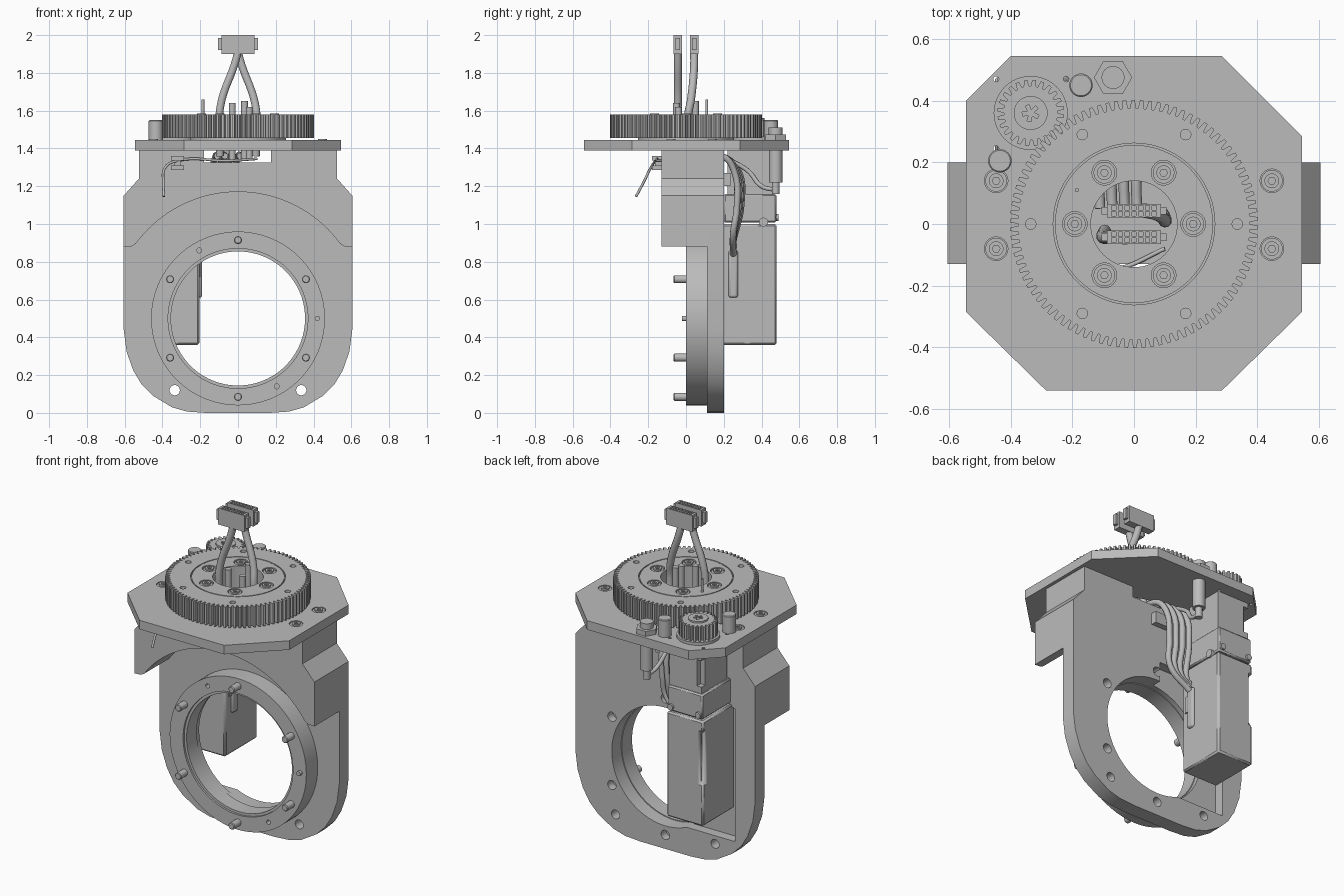
import bpy, bmesh, math
from math import sin, cos, pi, radians
from mathutils import Vector

if "Cube" in bpy.data.objects:
    bpy.data.objects.remove(bpy.data.objects["Cube"], do_unlink=True)

metal = bpy.data.materials.new("plain grey")
metal.use_nodes = True
GREY = (0.5, 0.5, 0.5, 1)
metal.diffuse_color = GREY
metal.node_tree.nodes["Principled BSDF"].inputs["Base Color"].default_value = GREY


def prism(name, pts, lo, hi, axis="Z"):
    """Extrude a 2D outline between lo and hi; outline is (x,y), (x,z) or (y,z)."""
    place = {"Z": lambda a, b, t: (a, b, t), "Y": lambda a, b, t: (a, t, b),
             "X": lambda a, b, t: (t, a, b)}[axis]
    bm = bmesh.new()
    low = [bm.verts.new(place(a, b, lo)) for a, b in pts]
    top = [bm.verts.new(place(a, b, hi)) for a, b in pts]
    bm.faces.new(low)
    bm.faces.new(top)
    n = len(pts)
    for i in range(n):
        j = (i + 1) % n
        bm.faces.new((low[i], low[j], top[j], top[i]))
    bmesh.ops.recalc_face_normals(bm, faces=bm.faces)
    mesh = bpy.data.meshes.new(name)
    bm.to_mesh(mesh)
    bm.free()
    mesh.materials.append(metal)
    ob = bpy.data.objects.new(name, mesh)
    bpy.context.collection.objects.link(ob)
    return ob


def circle(r, a=0, b=0, n=32):
    return [(a + r * cos(2 * pi * i / n), b + r * sin(2 * pi * i / n)) for i in range(n)]


def cyl(name, r, a, b, lo, hi, axis="Z", n=32):
    return prism(name, circle(r, a, b, n), lo, hi, axis)


def box(name, x0, x1, y0, y1, z0, z1):
    return prism(name, [(x0, y0), (x1, y0), (x1, y1), (x0, y1)], z0, z1)


def activate(ob):
    bpy.ops.object.select_all(action="DESELECT")
    ob.select_set(True)
    bpy.context.view_layer.objects.active = ob


def cut(ob, *cutters):
    for c in cutters:
        c.hide_render = True
        mod = ob.modifiers.new("cut", "BOOLEAN")
        mod.operation, mod.solver, mod.object = "DIFFERENCE", "EXACT", c
        activate(ob)
        bpy.ops.object.modifier_apply(modifier=mod.name)
        bpy.data.objects.remove(c, do_unlink=True)


def bevel(ob, width, segments=2):
    mod = ob.modifiers.new("bevel", "BEVEL")
    mod.width, mod.segments = width, segments


def cable(name, pts, r):
    cu = bpy.data.curves.new(name, "CURVE")
    cu.dimensions, cu.bevel_depth, cu.bevel_resolution = "3D", r, 3
    cu.use_fill_caps = True
    cu.resolution_u = 8
    sp = cu.splines.new("BEZIER")
    sp.bezier_points.add(len(pts) - 1)
    for p, co in zip(sp.bezier_points, pts):
        p.co = co
        p.handle_left_type = p.handle_right_type = "AUTO"
    cu.materials.append(metal)
    bpy.context.collection.objects.link(bpy.data.objects.new(name, cu))


def gear_outline(teeth, root, tip, cx=0, cy=0):
    out = []
    for i in range(teeth):
        for f, r in ((0, root), (.25, root), (.4, tip), (.8, tip)):
            a = 2 * pi * (i + f) / teeth
            out.append((cx + r * cos(a), cy + r * sin(a)))
    return out


def mirrored(half):
    return half + [(-x, z) for x, z in reversed(half)]


def bolt(name, x, y, z, r=.035):
    cyl(name + "_washer", r, x, y, z - .01, z + .003)
    head = cyl(name + "_head", r * .68, x, y, z - .01, z + .012, n=24)
    cut(head, cyl("socket", r * .36, x, y, z, z + .05, n=6))


ZC = .5  # height of the big bore
# Upright back plate
plate = prism("back_plate", mirrored([(.17, 0), (.27, .007), (.35, .03), (.45, .09), (.51, .15), (.555, .225),
              (.59, .325), (.605, .44), (.605, 1.15), (.525, 1.24), (.525, 1.39)]), .11, .2, "Y")
cut(plate, cyl("bore", .36, 0, ZC, 0, .3, "Y", 96),
    box("motor_pocket", -.47, -.02, .14, .3, .17, .98),
    box("cable_window", -.18, .175, 0, .3, 1.325, 1.5),
    *[cyl("hole", .027, s * .335, .12, 0, .3, "Y") for s in (1, -1)],
    *[cyl("dowel_hole", .028, .415 * cos(a), ZC + .415 * sin(a), .15, .3, "Y")
      for a in (radians(k) for k in (30, 90, 270, 330))])

# Overhanging upper block with arched underside
R = .67
arch = [(R * cos(radians(a)), ZC + R * sin(radians(a))) for a in range(90, 34, -3)]
block = prism("upper_block", mirrored(arch[1:] + [(.565, .882), (.605, .88), (.605, 1.15), (.525, 1.24), (.525, 1.39)]),
              -.13, .11, "Y")
cut(block, box("cable_window", -.18, .175, -.3, .3, 1.325, 1.5))

# Round flange with stepped bore, dowel pins and small holes
flange = cyl("front_flange", .46, 0, ZC, 0, .11, "Y", 96)
cut(flange, cyl("bore", .355, 0, ZC, -.1, .3, "Y", 96), cyl("step", .37, 0, ZC, -.05, .012, "Y", 96),
    *[cyl("pinhole", .013, s * .205, ZC + s * -.36, -.1, .06, "Y", 16) for s in (1, -1)])
for k in range(6):
    a = radians(30 + 60 * k)
    pin = cyl("dowel_pin", .021, .415 * cos(a), ZC + .415 * sin(a), -.065, .03, "Y", 24)
    bevel(pin, .004, 1)
cyl("set_screw", .014, .42, ZC, -.02, .02, "Y", 12)

# Octagonal deck
deck = prism("top_deck", [(-.4, .545), (.285, .545), (.545, .285), (.545, -.285), (.285, -.54), (-.285, -.54),
                          (-.545, -.285), (-.545, .4)], 1.39, 1.445)
deck_bolts = [(s * .447, y) for s in (1, -1) for y in (.14, -.08)]
cut(deck, cyl("bore", .14, 0, 0, 1, 2, n=64),
    *[cyl("counterbore", .038, x, y, 1.43, 2) for x, y in deck_bolts],
    *[cyl("pinhole", .009, x, y, 1, 2, n=12) for x, y in ((-.447, .47), (-.22, .47), (-.447, .245))])
for x, y in deck_bolts:
    bolt("deck_bolt", x, y, 1.438)

# Large gear with groove, holes and bolt circle
gear = prism("large_gear", gear_outline(90, .375, .402), 1.455, 1.58)
groove = cyl("groove", .262, 0, 0, 1.565, 1.7, n=96)
cut(groove, cyl("core", .256, 0, 0, 1.5, 1.8, n=96))
ring6 = [(cos(pi * k / 3), sin(pi * k / 3)) for k in range(6)]
cut(gear, groove, cyl("bore", .14, 0, 0, 1, 2, n=64),
    *[cyl("hole", .017, .335 * c, .335 * s, 1, 2, n=20) for c, s in ring6],
    *[cyl("counterbore", .04, .192 * c, .192 * s, 1.565, 2) for c, s in ring6])
for c, s in ring6:
    bolt("gear_bolt", .192 * c, .192 * s, 1.572)
hub = cyl("gear_hub", .255, 0, 0, 1.44, 1.46, n=64)
cut(hub, cyl("bore", .14, 0, 0, 1, 2, n=64))

# Drive pinion
GX, GY = -.335, .36
cyl("pinion_flange", .12, GX, GY, 1.44, 1.462, n=48)
prism("drive_pinion", gear_outline(24, .087, .108, GX, GY), 1.462, 1.55)
boss = cyl("pinion_boss", .055, GX, GY, 1.54, 1.56)
cut(boss, prism("star_socket", gear_outline(5, .012, .028, GX, GY), 1.545, 1.7))

# Posts on the deck
for x, y, top in ((-.172, .45, 1.55), (-.435, .205, 1.55)):
    bevel(cyl("deck_post", .038, x, y, 1.44, top), .004, 1)
cyl("hex_nut", .062, -.068, .475, 1.44, 1.475, n=6)
cyl("sensor_tip", .037, -.068, .475, 1.44, 1.51)
cyl("sensor_body", .036, -.068, .475, 1.22, 1.39)
cyl("sensor_neck", .02, -.068, .475, 1.16, 1.22)

# Hanging drive motor and gearbox
motor = box("drive_motor", -.45, -.205, .17, .48, .36, 1.0)
cut(motor, box("side_slot", -.5, -.43, .455, .5, .62, .93))
bevel(motor, .012, 1)
gearbox = box("gearbox", -.445, -.21, .2, .478, 1.008, 1.16)
bevel(gearbox, .008, 1)
upper = box("gearbox_mount", -.43, -.215, .22, .465, 1.15, 1.39)
cut(upper, box("side_slot", -.5, -.4, .43, .5, 1.2, 1.36))
for x in (-.42, -.235):
    cyl("motor_screw", .018, x, 1.035, .47, .49, "Y", 16)
cyl("side_screw", .024, .41, 1.01, -.22, -.195, "X", 20)
box("motor_socket", -.24, -.198, .2, .225, .72, .82)
bevel(box("motor_plug", -.225, -.19, .225, .275, .61, .86), .012)

# Twin plugs and their cables
for y, side in ((-.043, -1), (.043, 1)):
    plug = box("cable_plug", -.088, .088, y - .022, y + .022, 1.9, 2)
    cut(plug, *[box("contact", x - .007, x + .007, y + dy - .007, y + dy + .007, 1.985, 2.1)
                for x in (-.066 + .022 * i for i in range(7)) for dy in (-.01, .01)])
    for s in (1, -1):
        box("plug_latch", min(s * .088, s * .105), max(s * .088, s * .105), y - .012, y + .012, 1.92, 1.985)
    yb = -.043 if side < 0 else .01
    cable("main_cable", [(0, y, 1.91), (side * .02, y, 1.84), (side * .085, (y + yb) / 2, 1.66),
                         (side * .1, yb, 1.56), (side * .095, yb + .02, 1.36)], .021)

# Loose leads in the bore and behind the plate
for x, y, top in ((-.03, -.05, 1.64), (.035, .05, 1.65), (.06, -.04, 1.62)):
    cyl("bore_lead", .018, x, y, 1.34, top, n=16)
cyl("thin_rod", .007, -.185, .11, 1.56, 1.66, n=12)
for i in range(4):
    x, d = -.02 - .04 * i, .015 * i
    cable("rear_lead", [(x + .03, .05, 1.36), (x + .02, .2, 1.355), (x, .255 + d / 2, 1.28),
                        (x - .01, .27 + d / 2, 1.1), (x - .03, .25, .95 - d), (-.19, .25, .84 + d)], .017)
cable("sensor_lead", [(-.068, .475, 1.18), (-.08, .4, 1.2), (-.1, .33, 1.28), (-.09, .21, 1.35)], .012)
box("lead_clip", -.06, .04, .2, .235, 1.2, 1.27)

# Thin front lead and its clip
cable("front_lead", [(.1, -.08, 1.345), (-.05, -.145, 1.335), (-.32, -.16, 1.335), (-.385, -.185, 1.3),
                     (-.395, -.23, 1.21), (-.392, -.265, 1.145)], .007)
for z in (1.295, 1.345):
    box("front_clip", -.355, -.285, -.18, -.13, z - .01, z + .014)
box("front_clip_stem", -.335, -.305, -.165, -.13, 1.29, 1.35)

# Smooth the round walls, keep the edges crisp
bpy.ops.object.select_all(action="DESELECT")
for ob in bpy.context.scene.objects:
    if ob.type == "MESH":
        ob.select_set(True)
        bpy.context.view_layer.objects.active = ob
bpy.ops.object.shade_smooth_by_angle(angle=radians(25))
